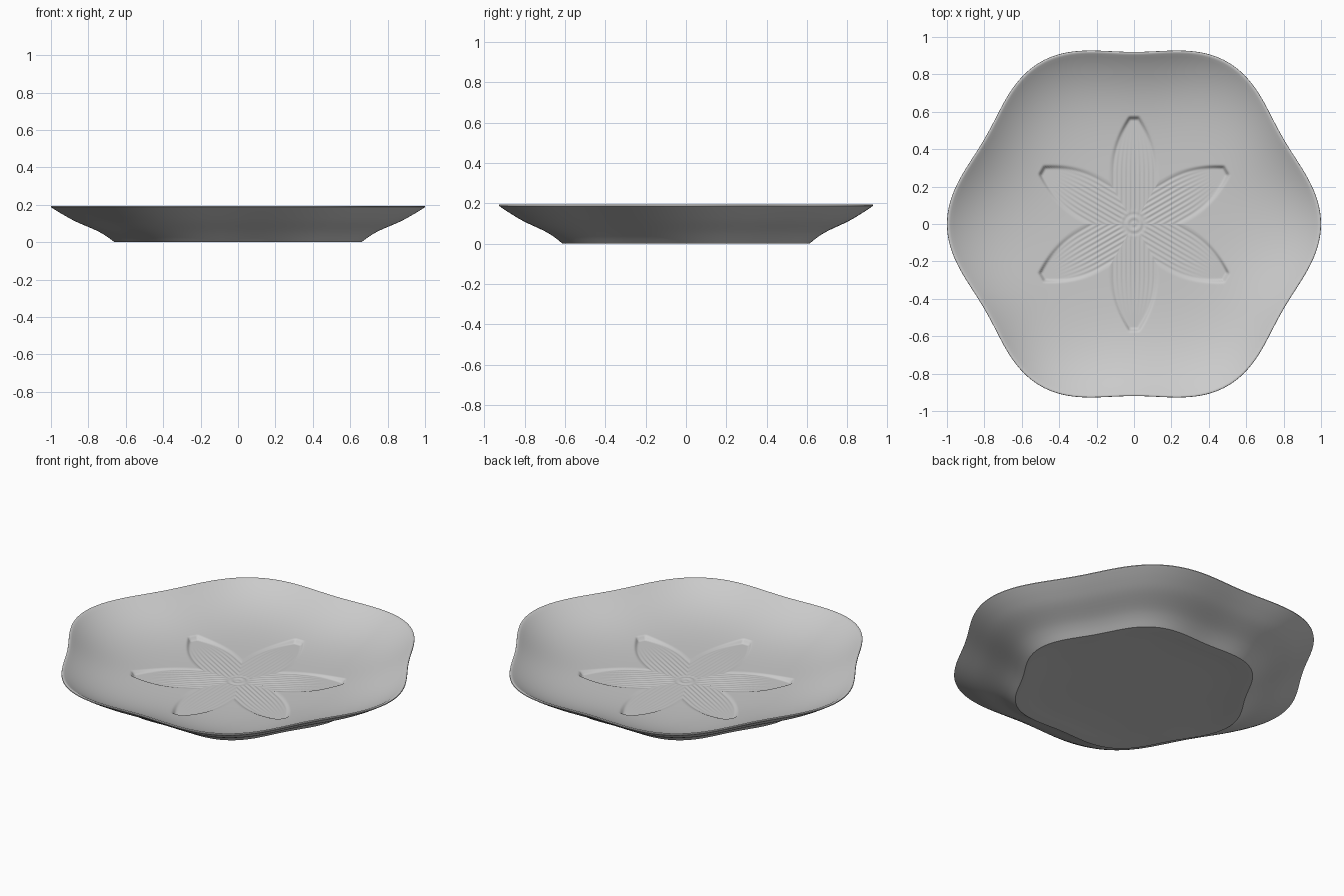
import bpy, bmesh, math

if "Cube" in bpy.data.objects:
    bpy.data.objects.remove(bpy.data.objects["Cube"])

SEGMENTS = 480
SECTOR = math.pi / 3


def lobe(angle):
    """Six-lobed outline, with a lobe on the x axis."""
    return 0.96 + 0.04 * math.cos(6 * angle)


def smoothstep(v):
    v = max(0.0, min(1.0, v))
    return v * v * (3 - 2 * v)


def curve_through(points, steps):
    """Smooth curve through a few profile points (Catmull-Rom)."""
    pts = [points[0]] + points + [points[-1]]
    out = []
    for a, b, c, d in zip(pts, pts[1:], pts[2:], pts[3:]):
        for s in range(steps):
            t = s / steps
            out.append(tuple(
                0.5 * (2 * q + (r - p) * t + (2 * p - 5 * q + 4 * r - s4) * t * t
                       + (3 * q - p - 3 * r + s4) * t ** 3)
                for p, q, r, s4 in zip(a, b, c, d)))
    return out + [points[-1]]


def bowl_height(t):
    return 0.05 + 0.143 * (t / 0.985) ** 4.6


def floor_height(t, radius, angle):
    """Bowl surface with six veined petals pressed into it."""
    z = bowl_height(t)
    if radius > 0.62:
        return z
    # Position along and across the nearest petal
    off = (angle % SECTOR) - SECTOR / 2
    along, across = radius * math.cos(off), radius * math.sin(off)
    width = 0.133 - 0.1 * (max(0, along - 0.27) / 0.3) ** 2
    inside = smoothstep(min(width - abs(across), 0.578 - along) / 0.022)
    # Veins fade towards the tip, rings mark the flower centre
    veins = 0.0013 * math.cos(11 * math.pi * across / width)
    veins *= smoothstep((0.55 - along) / 0.3) * smoothstep((radius - 0.05) / 0.04)
    rings = 0.002 * math.cos(radius * 180) * smoothstep((0.075 - radius) / 0.02)
    return z + inside * (0.046 - z + veins + rings)


# Materials
glaze = bpy.data.materials.new("grey_glaze")
glaze.use_nodes = True
grey = (0.6, 0.6, 0.6, 1)
glaze.diffuse_color = grey
glaze.node_tree.nodes["Principled BSDF"].inputs["Base Color"].default_value = grey

# Profile from the underside centre, out over the rim
underside = [(0.3, 0.011), (0.5, 0.010), (0.58, 0.006), (0.64, 0.0), (0.66, 0.0)]
wall = curve_through([(0.66, 0.0), (0.705, 0.033), (0.76, 0.064), (0.866, 0.11),
                      (0.936, 0.148), (0.99, 0.181), (1.0, 0.188)], 4)
rim = [(0.999, 0.193), (0.994, 0.195), (0.988, 0.194)]
outer = underside + wall[1:] + rim

# Inner radii: fine over the flower, coarser up the wall
inner = [0.98 - 0.016 * i for i in range(21)]
inner += [0.652 - 0.008 * i for i in range(81)]

bm = bmesh.new()
rings = []
angles = [2 * math.pi * i / SEGMENTS for i in range(SEGMENTS)]


def add_ring(t, height):
    ring = []
    for a in angles:
        r = t * lobe(a)
        ring.append(bm.verts.new((r * math.cos(a), r * math.sin(a), height(t, r, a))))
    rings.append(ring)


for t, z in outer:
    add_ring(t, lambda t, r, a, z=z: z)
for t in inner:
    add_ring(t, floor_height)

# Skin between rings, then close both centres
for low, high in zip(rings, rings[1:]):
    for i in range(SEGMENTS):
        j = (i + 1) % SEGMENTS
        bm.faces.new((low[i], low[j], high[j], high[i]))
for ring, z in ((rings[0], 0.011), (rings[-1], 0.048)):
    centre = bm.verts.new((0, 0, z))
    for i in range(SEGMENTS):
        bm.faces.new((ring[i], ring[(i + 1) % SEGMENTS], centre))
bmesh.ops.recalc_face_normals(bm, faces=bm.faces)

mesh = bpy.data.meshes.new("flower_dish")
bm.to_mesh(mesh)
bm.free()
mesh.materials.append(glaze)
dish = bpy.data.objects.new("flower_dish", mesh)
bpy.context.collection.objects.link(dish)

bpy.ops.object.select_all(action="DESELECT")
dish.select_set(True)
bpy.context.view_layer.objects.active = dish
bpy.ops.object.shade_smooth_by_angle(angle=math.radians(35))
